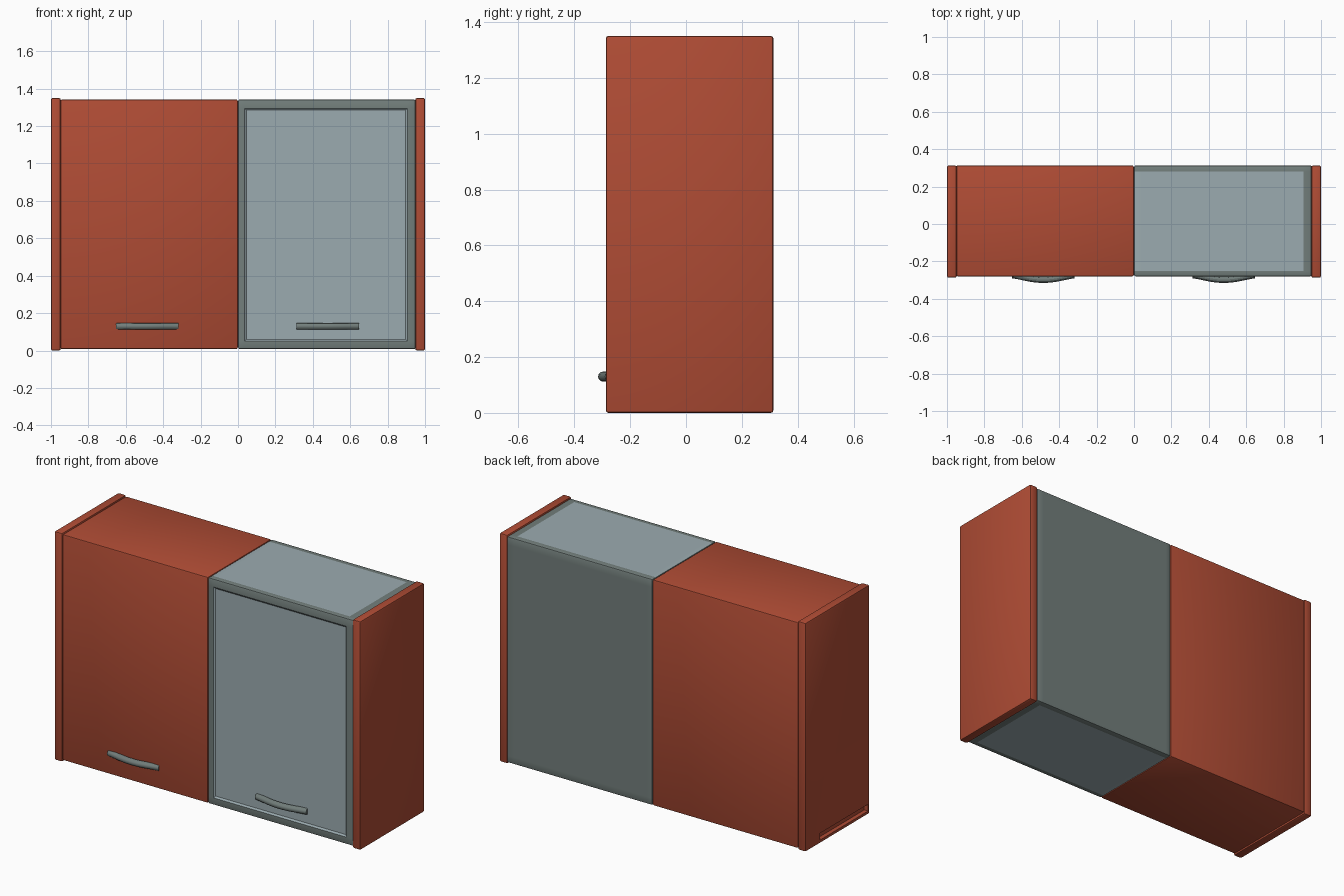
import bpy, bmesh
from mathutils import Vector

cube = bpy.data.objects.get("Cube")
if cube:
    bpy.data.objects.remove(cube, do_unlink=True)


def material(name, rgb):
    m = bpy.data.materials.new(name)
    m.use_nodes = True
    m.diffuse_color = (*rgb, 1)
    m.node_tree.nodes["Principled BSDF"].inputs["Base Color"].default_value = (*rgb, 1)
    return m


red = material("brick red", (0.43, 0.072, 0.035))
light = material("pale blue grey", (0.33, 0.41, 0.435))
dark = material("frame grey", (0.17, 0.21, 0.20))


def box_mesh(lo, hi, bevel):
    bm = bmesh.new()
    bmesh.ops.create_cube(bm, size=1)
    lo, hi = Vector(lo), Vector(hi)
    for v in bm.verts:
        v.co = (lo + hi) / 2 + v.co * (hi - lo)
    if bevel:
        bmesh.ops.bevel(bm, geom=bm.edges[:], offset=bevel, segments=2,
                        profile=0.5, affect='EDGES')
    return bm


def finish(bm, name, mats, smooth=True):
    mesh = bpy.data.meshes.new(name)
    bmesh.ops.recalc_face_normals(bm, faces=bm.faces[:])
    bm.to_mesh(mesh)
    bm.free()
    for m in mats:
        mesh.materials.append(m)
    ob = bpy.data.objects.new(name, mesh)
    bpy.context.collection.objects.link(ob)
    if smooth:
        select(ob)
        bpy.ops.object.shade_smooth_by_angle()
    return ob


def select(ob):
    bpy.ops.object.select_all(action='DESELECT')
    ob.select_set(True)
    bpy.context.view_layer.objects.active = ob


# Side panels, slightly proud of the cupboards
right_panel = finish(box_mesh((-1, -0.287, 0), (-0.948, 0.313, 1.35), 0.009),
                     "right_side_panel", [red])
left_panel = finish(box_mesh((0.948, -0.287, 0), (1, 0.313, 1.35), 0.009),
                    "left_side_panel", [red])

# Shallow slot low on the outer face of the right panel
cutter = finish(box_mesh((-1.1, -0.27, 0.02), (-0.975, 0.18, 0.06), 0),
                "slot_cutter", [red], smooth=False)
cutter.hide_render = True
slot = right_panel.modifiers.new("slot", 'BOOLEAN')
slot.operation = 'DIFFERENCE'
slot.object = cutter
select(right_panel)
bpy.ops.object.modifier_apply(modifier="slot")
bpy.data.objects.remove(cutter, do_unlink=True)

# Red cupboard
finish(box_mesh((-0.95, -0.28, 0.008), (-0.001, 0.313, 1.342), 0.008),
       "red_cupboard", [red])

# Grey cupboard: frame margins cut into its faces
bm = box_mesh((0.001, -0.28, 0.008), (0.95, 0.313, 1.342), 0.008)
cuts = [(0, 0.035), (0, 0.905), (1, -0.25), (1, 0.28), (2, 0.05), (2, 1.295)]
for axis, at in cuts:
    normal = Vector((0, 0, 0))
    normal[axis] = 1
    bmesh.ops.bisect_plane(bm, geom=bm.verts[:] + bm.edges[:] + bm.faces[:],
                           plane_co=normal * at, plane_no=normal)
bm.normal_update()
glazing = []
for f in bm.faces:
    c, n = f.calc_center_median(), f.normal
    on_front = n.y < -0.9 and 0.035 < c.x < 0.905 and 0.05 < c.z < 1.295
    on_ends = abs(n.z) > 0.9 and c.x < 0.905 and -0.25 < c.y < 0.28
    f.material_index = 0 if on_front or on_ends else 1
    if on_front:
        glazing.append(f)
# Recessed door panel with a sloping rim
bmesh.ops.inset_region(bm, faces=glazing, thickness=0.01, depth=-0.008,
                       use_even_offset=True)
finish(bm, "grey_cupboard", [light, dark])


# Bowed bar handles
def handle(name, x):
    curve = bpy.data.curves.new(name, 'CURVE')
    curve.dimensions = '3D'
    curve.bevel_depth = 0.018
    curve.bevel_resolution = 4
    curve.resolution_u = 8
    curve.use_fill_caps = True
    spline = curve.splines.new('BEZIER')
    path = [(-0.165, -0.272), (0, -0.297), (0.165, -0.272)]
    spline.bezier_points.add(len(path) - 1)
    for p, (dx, y) in zip(spline.bezier_points, path):
        p.co = (x + dx, y, 0.13)
        p.handle_left_type = p.handle_right_type = 'AUTO'
    curve.materials.append(dark)
    ob = bpy.data.objects.new(name, curve)
    bpy.context.collection.objects.link(ob)
    select(ob)
    bpy.ops.object.convert(target='MESH')
    bpy.ops.object.shade_smooth_by_angle()


handle("red_door_handle", -0.485)
handle("grey_door_handle", 0.48)
